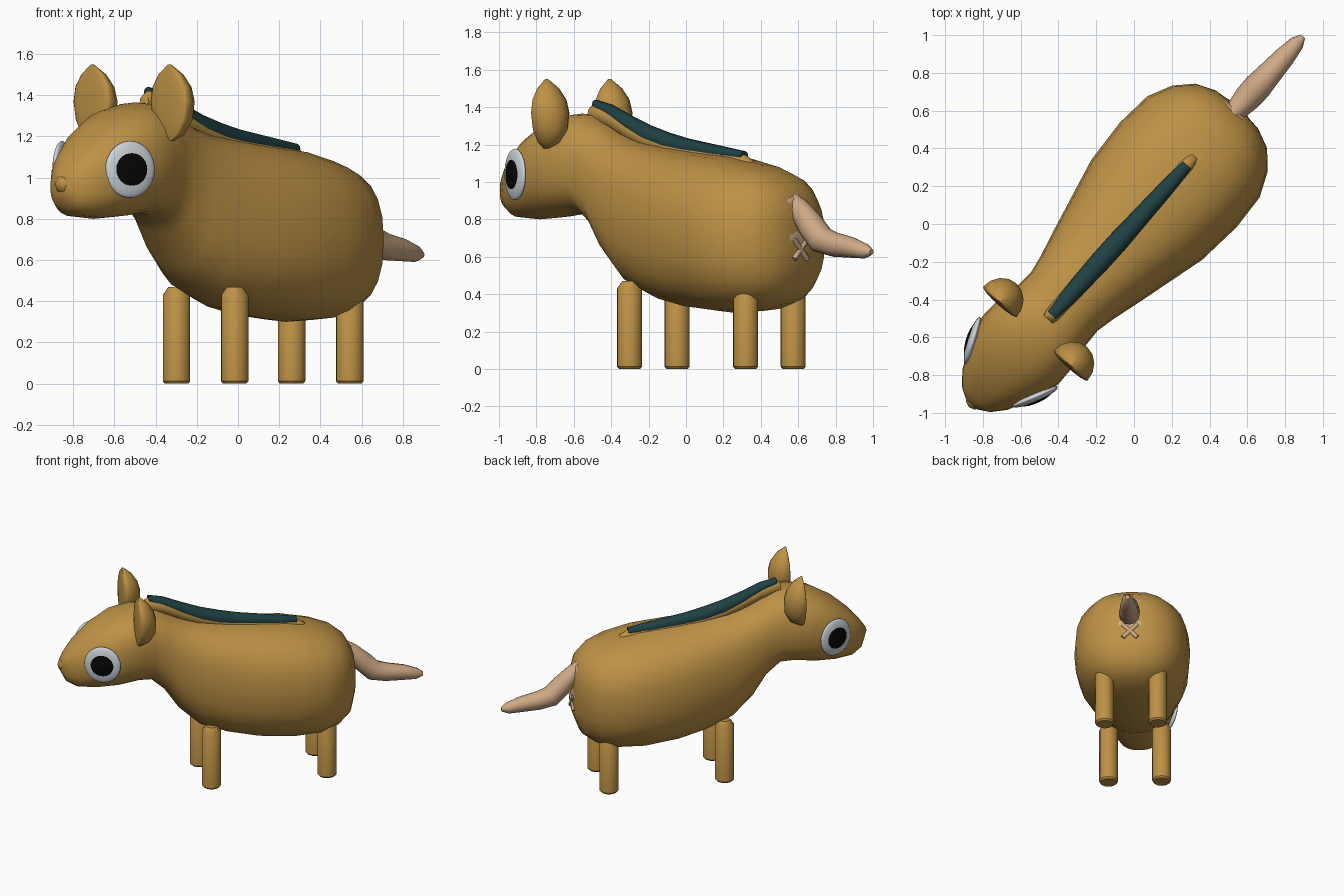
import bpy, bmesh, math
from mathutils import Matrix, Vector

cube = bpy.data.objects.get("Cube")
if cube:
    bpy.data.objects.remove(cube)

# The animal is built along local x (nose at -x) and then turned
TURN = Matrix.Rotation(math.radians(48), 4, 'Z')


def material(name, color):
    m = bpy.data.materials.new(name)
    m.use_nodes = True
    m.diffuse_color = (*color, 1)
    m.node_tree.nodes["Principled BSDF"].inputs["Base Color"].default_value = (*color, 1)
    return m


tan = material("tan_coat", (0.51, 0.285, 0.06))
pink = material("pale_skin", (0.62, 0.40, 0.24))
teal = material("dark_teal", (0.014, 0.052, 0.056))
white = material("eye_white", (0.62, 0.68, 0.72))
black = material("pupil_black", (0.002, 0.002, 0.002))


def finish(bm, name, mat, angle=50):
    bmesh.ops.recalc_face_normals(bm, faces=bm.faces)
    bm.transform(TURN)
    mesh = bpy.data.meshes.new(name)
    bm.to_mesh(mesh)
    bm.free()
    mesh.materials.append(mat)
    ob = bpy.data.objects.new(name, mesh)
    bpy.context.collection.objects.link(ob)
    bpy.ops.object.select_all(action='DESELECT')
    ob.select_set(True)
    bpy.context.view_layer.objects.active = ob
    bpy.ops.object.shade_smooth_by_angle(angle=math.radians(angle))


def loft(name, rings, mat, angle=50):
    """Skin a list of equal point rings and cap both ends."""
    bm = bmesh.new()
    loops = [[bm.verts.new(p) for p in ring] for ring in rings]
    n = len(loops[0])
    for a, b in zip(loops, loops[1:]):
        for i in range(n):
            j = (i + 1) % n
            bm.faces.new((a[i], a[j], b[j], b[i]))
    bm.faces.new(loops[0])
    bm.faces.new(loops[-1])
    finish(bm, name, mat, angle)


def section(x, low, high, half, n=24, power=2.45):
    """Upright superellipse ring at x."""
    ring = []
    for i in range(n):
        a = 2 * math.pi * i / n
        c, s = math.cos(a), math.sin(a)
        y = half * math.copysign(abs(c) ** (2 / power), c)
        z = (low + high) / 2 + (high - low) / 2 * math.copysign(abs(s) ** (2 / power), s)
        ring.append((x, y, z))
    return ring


def ellipsoid(name, center, radii, mat, yaw=0.0, seg=20):
    bm = bmesh.new()
    bmesh.ops.create_uvsphere(bm, u_segments=seg, v_segments=seg // 2, radius=1)
    bm.transform(Matrix.Translation(center) @ Matrix.Rotation(yaw, 4, 'Z')
                 @ Matrix.Diagonal((*radii, 1)))
    finish(bm, name, mat)


# Head and body: position, underside, top, half width
stations = [
    (-1.285, .92, 1.01, .04), (-1.25, .85, 1.06, .10), (-1.18, .81, 1.14, .16),
    (-1.05, .80, 1.25, .223), (-.9, .81, 1.33, .27), (-.75, .83, 1.365, .265),
    (-.65, .82, 1.36, .24), (-.55, .73, 1.31, .235), (-.45, .58, 1.26, .255),
    (-.3, .44, 1.215, .295), (-.1, .365, 1.185, .345), (.1, .325, 1.16, .395),
    (.35, .30, 1.135, .415), (.55, .31, 1.09, .40), (.68, .345, 1.045, .34),
    (.77, .41, .975, .255), (.815, .53, .88, .15), (.825, .62, .80, .06)]
loft("body", [section(*s) for s in stations], tan, 70)

# Legs with bevelled ends
for end, x in (("front", -.235), ("back", .6)):
    for side, y in (("left", -.19), ("right", .19)):
        rings = []
        for z, r in ((0, .058), (.012, .068), (.43, .068), (.47, .04)):
            rings.append([(x + r * math.cos(a * math.pi / 6), y + r * math.sin(a * math.pi / 6), z)
                          for a in range(12)])
        loft(f"{end}_{side}_leg", rings, tan, 35)

# Ears: leaf outline, nearly flat in front and full behind; height, half width, depth
ear_rows = [(1.18, .02, .03), (1.21, .065, .085), (1.28, .105, .125), (1.37, .12, .13),
            (1.44, .108, .11), (1.50, .07, .07), (1.55, .008, .012)]
for side, k in (("left", -1), ("right", 1)):
    rings = []
    for z, w, d in ear_rows:
        ring = []
        for i in range(16):
            a = 2 * math.pi * i / 16
            back = math.sin(a) * (d if math.sin(a) > 0 else .15 * d)
            ring.append((-.78 + back, k * (.252 + w * math.cos(a)), z))
        rings.append(ring)
    loft(f"{side}_ear", rings, tan, 60)

# Eyes: shallow lens with a slightly prouder pupil lens
for side, k in (("left", -1), ("right", 1)):
    yaw = k * math.atan2(.91, -.42)
    center = (-1.03, .222 * k, 1.04)
    ellipsoid(f"{side}_eye", center, (.028, .13, .138), white, yaw, 32)
    ellipsoid(f"{side}_pupil", center, (.036, .103, .103), black, yaw, 32)

# Nose tip
ellipsoid("nose", (-1.27, 0, .968), (.035, .045, .045), tan, 0, 8)

# Mane: brown root strip under a teal crest; position, crest height
crest = [(-.68, 1.42), (-.65, 1.44), (-.54, 1.415), (-.40, 1.355), (-.27, 1.305),
         (-.13, 1.265), (0, 1.235), (.27, 1.19), (.42, 1.165), (.48, 1.13)]


def strip(name, points, drop, depth, bulge, half, swell, mat):
    """Strip along the back that is deeper and wider towards the middle."""
    rings = []
    for i, (x, z) in enumerate(points):
        mid = math.sin(math.pi * i / (len(points) - 1))
        rings.append(section(x, z - drop - depth - bulge * mid, z - drop,
                             half + swell * mid, 10, 2.2))
    loft(name, rings, mat, 60)


strip("mane_root", crest, .018, .09, .03, .032, .022, tan)
strip("mane_crest", crest[1:-1], 0, .05, .06, .03, .026, teal)

# Tail: position, height, radius, with rings square to the path
tail = [(.75, .92, .035), (.81, .86, .058), (.90, .765, .073), (.975, .69, .075),
        (1.07, .665, .066), (1.19, .65, .056), (1.29, .63, .04), (1.335, .625, .016)]
rings = []
for i, (x, z, r) in enumerate(tail):
    a, b = tail[max(i - 1, 0)], tail[min(i + 1, len(tail) - 1)]
    d = Vector((b[0] - a[0], 0, b[1] - a[1])).normalized()
    up = Vector((-d.z, 0, d.x))
    rings.append([Vector((x, 0, z)) + r * (up * math.cos(t * math.pi / 6)
                  + Vector((0, 1, 0)) * math.sin(t * math.pi / 6)) for t in range(12)])
loft("tail", rings, pink, 50)

# Rump patches and crossed mark below the tail
ellipsoid("upper_rump_patch", (.795, 0, .875), (.018, .095, .05), pink)
ellipsoid("lower_rump_patch", (.816, 0, .70), (.013, .10, .055), pink)
for name, lean in (("mark_bar_a", 45), ("mark_bar_b", -45)):
    bm = bmesh.new()
    bmesh.ops.create_cone(bm, cap_ends=True, segments=8, radius1=.016, radius2=.016, depth=.15)
    bm.transform(Matrix.Translation((.822, 0, .64)) @ Matrix.Rotation(math.radians(lean), 4, 'X'))
    finish(bm, name, pink)
